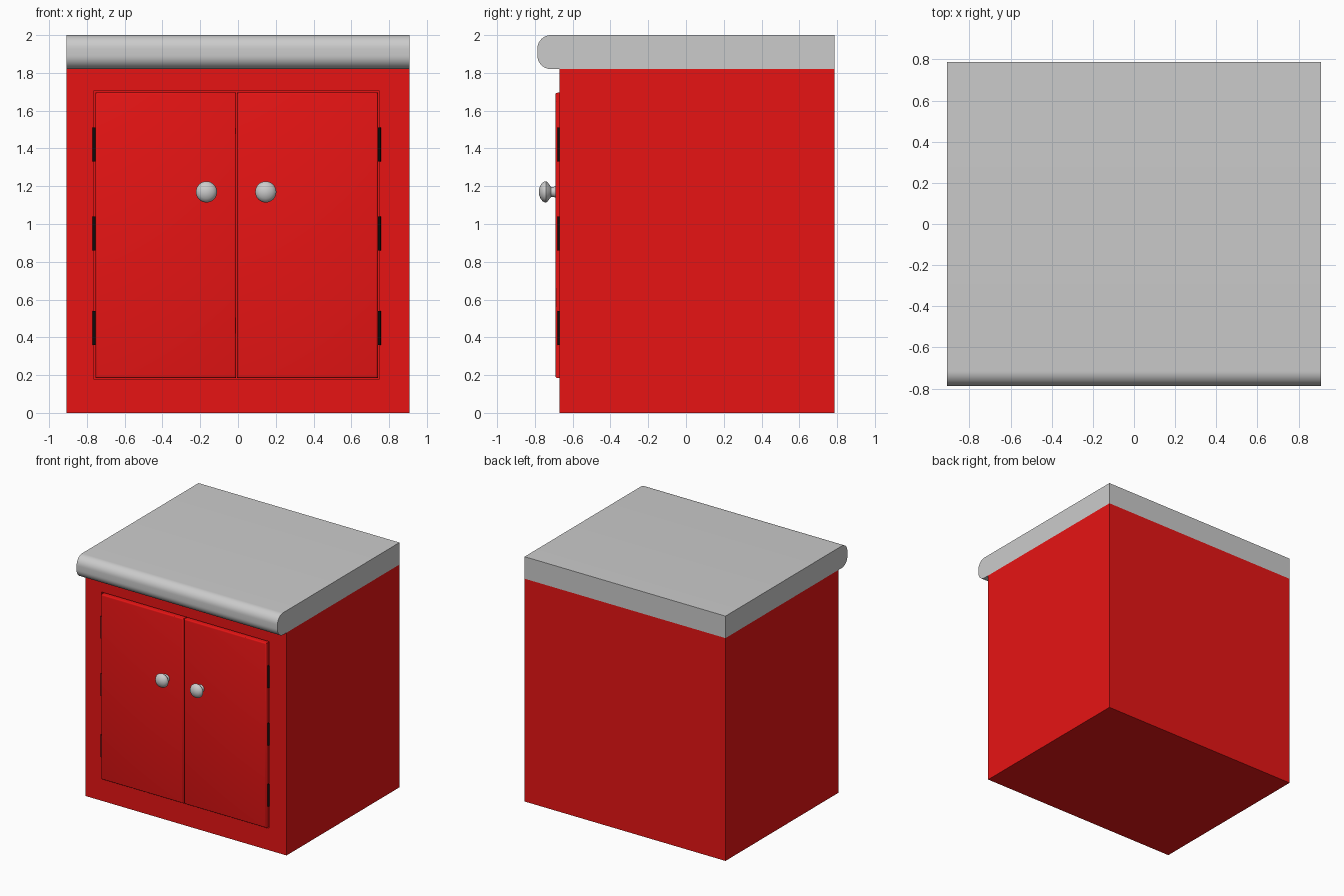
import bpy, bmesh, math
from mathutils import Matrix, Vector

if "Cube" in bpy.data.objects:
    bpy.data.objects.remove(bpy.data.objects["Cube"])


def material(name, rgb):
    m = bpy.data.materials.new(name)
    m.diffuse_color = (*rgb, 1)
    m.use_nodes = True
    m.node_tree.nodes["Principled BSDF"].inputs["Base Color"].default_value = m.diffuse_color
    return m


RED = material("red_paint", (0.8, 0.007, 0.007))
BLACK = material("black_metal", (0.004, 0.004, 0.004))


def box_bm(x, y, z):
    """bmesh box spanning three (min, max) ranges"""
    bm = bmesh.new()
    bmesh.ops.create_cube(bm, size=1)
    for v in bm.verts:
        v.co = Vector([r[0] if c < 0 else r[1] for c, r in zip(v.co, (x, y, z))])
    return bm


def finish(bm, name, mat=None, smooth=True):
    bmesh.ops.recalc_face_normals(bm, faces=bm.faces)
    me = bpy.data.meshes.new(name)
    bm.to_mesh(me)
    bm.free()
    if smooth:
        me.shade_smooth()
        me.set_sharp_from_angle(angle=math.radians(35))
    if mat:
        me.materials.append(mat)
    ob = bpy.data.objects.new(name, me)
    bpy.context.collection.objects.link(ob)
    return ob


def front_edges(bm, y, axis=None):
    """edges lying in the front plane, optionally along one axis"""
    return [e for e in bm.edges if all(abs(v.co.y - y) < 1e-5 for v in e.verts)
            and (axis is None or abs((e.verts[0].co - e.verts[1].co)[axis]) > 1e-5)]


FRONT, BACK, HALF = -0.67, 0.787, 0.908

# cabinet body: mitred face frame around a shallow door opening
bm = box_bm((-HALF, HALF), (FRONT, BACK), (0, 1.82))
face = min(bm.faces, key=lambda f: f.calc_center_median().y)
for depth in (0, 0.025):
    bmesh.ops.inset_region(bm, faces=[face], thickness=0.1 if depth == 0 else 0)
    for v in face.verts:
        v.co = (-0.765 if v.co.x < 0 else 0.75, FRONT + depth,
                0.18 if v.co.z < 0.9 else 1.705)
    if depth == 0:
        # the recess walls come from extruding the opening
        face = bmesh.ops.extrude_discrete_faces(bm, faces=[face])["faces"][0]
        for v in face.verts:
            v.co.y = FRONT + 0.025
        break
finish(bm, "cabinet_body", RED, smooth=False)

# countertop with a rounded front nose
bm = box_bm((-HALF, HALF), (-0.787, BACK), (1.82, 2.0))
bmesh.ops.bevel(bm, geom=front_edges(bm, -0.787, 0), offset=0.072,
                segments=10, profile=0.5, affect='EDGES')
finish(bm, "countertop", None)

# pair of doors with softened front edges
for side, x in (("left", (-0.754, -0.010)), ("right", (-0.004, 0.740))):
    bm = box_bm(x, (-0.691, FRONT + 0.025), (0.185, 1.695))
    bmesh.ops.bevel(bm, geom=front_edges(bm, -0.691), offset=0.01,
                    segments=3, profile=0.5, affect='EDGES')
    finish(bm, side + "_door", RED)

# hinge barrels, three on each side
for side, x in (("left", -0.761), ("right", 0.747)):
    for i, z in enumerate((0.45, 0.95, 1.42)):
        bm = bmesh.new()
        bmesh.ops.create_cone(bm, cap_ends=True, segments=16, radius1=0.009,
                              radius2=0.009, depth=0.18,
                              matrix=Matrix.Translation((x, -0.672, z)))
        finish(bm, f"{side}_hinge_{i + 1}", BLACK)

# turned knobs: (radius, y) profile spun around the y axis
PROFILE = [(0, -0.688), (0.034, -0.688), (0.029, -0.694), (0.026, -0.704),
           (0.027, -0.714), (0.036, -0.722), (0.049, -0.731), (0.056, -0.740),
           (0.056, -0.748), (0.049, -0.760), (0.036, -0.770), (0.018, -0.777),
           (0, -0.779)]
for side, x in (("left", -0.167), ("right", 0.147)):
    bm = bmesh.new()
    vs = [bm.verts.new((x + r, y, 1.17)) for r, y in PROFILE]
    es = [bm.edges.new(p) for p in zip(vs, vs[1:])]
    bmesh.ops.spin(bm, geom=vs + es, cent=(x, 0, 1.17), axis=(0, 1, 0),
                   angle=math.tau, steps=32)
    bmesh.ops.remove_doubles(bm, verts=bm.verts, dist=1e-5)
    finish(bm, side + "_knob")
